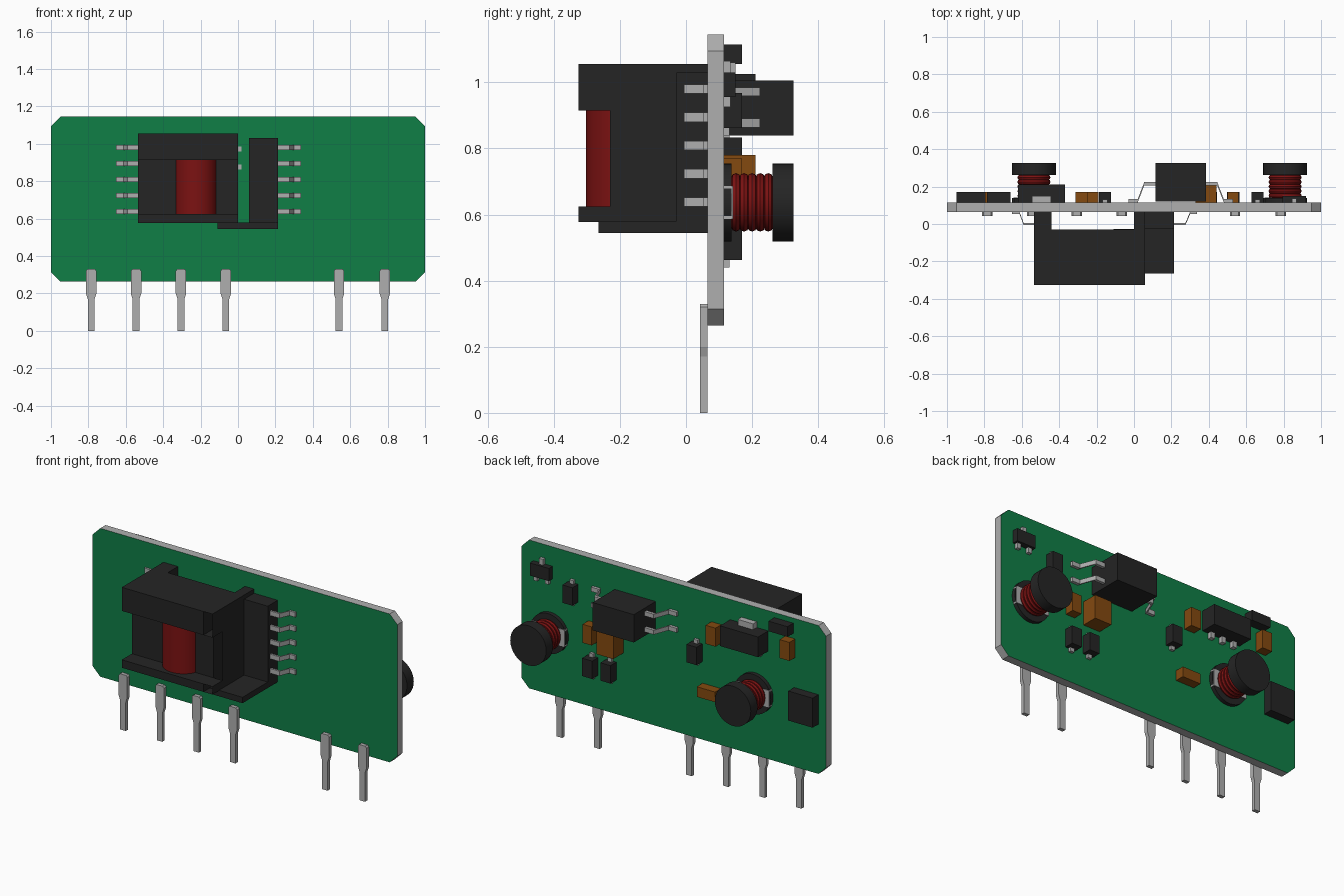
import bpy, bmesh, math
from mathutils import Matrix

cube = bpy.data.objects.get("Cube")
if cube:
    bpy.data.objects.remove(cube, do_unlink=True)


def material(name, rgb):
    m = bpy.data.materials.new(name)
    m.diffuse_color = (*rgb, 1)
    m.use_nodes = True
    bsdf = next(n for n in m.node_tree.nodes if n.type == 'BSDF_PRINCIPLED')
    bsdf.inputs["Base Color"].default_value = (*rgb, 1)
    return m


GREEN = material("board green", (0.005, 0.21, 0.062))
GREY = material("tin grey", (0.43, 0.43, 0.43))
BLACK = material("plastic black", (0.018, 0.018, 0.018))
RED = material("copper wire red", (0.2, 0.006, 0.006))
BROWN = material("capacitor brown", (0.23, 0.068, 0.005))


def finish(name, bm, *mats, smooth=False):
    me = bpy.data.meshes.new(name)
    bm.normal_update()
    bm.to_mesh(me)
    bm.free()
    for m in mats:
        me.materials.append(m)
    ob = bpy.data.objects.new(name, me)
    bpy.context.collection.objects.link(ob)
    if smooth:
        bpy.ops.object.select_all(action='DESELECT')
        ob.select_set(True)
        bpy.context.view_layer.objects.active = ob
        bpy.ops.object.shade_smooth_by_angle(angle=math.radians(35))
    return ob


def add_box(bm, x0, x1, y0, y1, z0, z1):
    mat = Matrix.Translation(((x0 + x1) / 2, (y0 + y1) / 2, (z0 + z1) / 2)) \
        @ Matrix.Diagonal((x1 - x0, y1 - y0, z1 - z0, 1))
    return bmesh.ops.create_cube(bm, size=1, matrix=mat)["verts"]


def boxes(name, mat, *dims):
    bm = bmesh.new()
    for d in dims:
        add_box(bm, *d)
    return finish(name, bm, mat)


def prism(bm, pts, vec):
    """Extrude a closed outline along vec."""
    f = bm.faces.new([bm.verts.new(p) for p in pts])
    r = bmesh.ops.extrude_face_region(bm, geom=[f])
    bmesh.ops.translate(bm, verts=[v for v in r["geom"] if isinstance(v, bmesh.types.BMVert)], vec=vec)
    bmesh.ops.recalc_face_normals(bm, faces=bm.faces[:])


def leads(name, path, zs, width, t):
    """Bent flat strips following an x-y path, one at each height."""
    bm = bmesh.new()
    for z in zs:
        lo = [(x, y - t / 2, z - width / 2) for x, y in path]
        hi = [(x, y + t / 2, z - width / 2) for x, y in reversed(path)]
        prism(bm, lo + hi, (0, 0, width))
    return finish(name, bm, GREY)


def cyl(name, mat, x, z, y0, y1, r, axis='Y', seg=32):
    bm = bmesh.new()
    rot = Matrix.Rotation(math.pi / 2, 4, 'X')
    bmesh.ops.create_cone(bm, cap_ends=True, segments=seg, radius1=r, radius2=r, depth=y1 - y0,
                          matrix=Matrix.Translation((x, (y0 + y1) / 2, z)) @ rot)
    return finish(name, bm, mat, smooth=True)


# Circuit board: green faces, grey rim
F, B = 0.065, 0.115
c, zb, zt = 0.05, 0.265, 1.145
bm = bmesh.new()
prism(bm, [(x, F, z) for x, z in ((-1 + c, zb), (1 - c, zb), (1, zb + c), (1, zt - c),
                                  (1 - c, zt), (-1 + c, zt), (-1, zt - c), (-1, zb + c))], (0, B - F, 0))
for f in bm.faces:
    f.material_index = 0 if abs(f.normal.y) > 0.9 else 1
finish("circuit_board", bm, GREEN, GREY)

# Connector pins with wide tabs
for i, x in enumerate((-0.785, -0.545, -0.305, -0.065, 0.54, 0.785)):
    bm = bmesh.new()
    half = [(0.018, 0), (0.018, 0.17), (0.028, 0.2), (0.028, 0.32), (0.02, 0.33)]
    prism(bm, [(x + a, 0.043, z) for a, z in half] + [(x - a, 0.043, z) for a, z in reversed(half)],
          (0, F - 0.043, 0))
    finish(f"connector_pin_{i + 1}", bm, GREY)

# Transformer: shell, open-fronted right arm, bobbin floor and winding
boxes("transformer_core", BLACK,
      (-0.535, 0, -0.325, -0.03, 0.915, 1.055),
      (-0.535, 0, -0.23, -0.03, 0.6, 0.93),
      (-0.535, 0, -0.325, -0.03, 0.578, 0.625),
      (-0.535, -0.44, -0.035, F, 0.578, 1.055))
bm = bmesh.new()
for y0, y1, z0, z1 in ((-0.325, -0.23, 0.915, 1.055), (-0.325, -0.23, 0.578, 0.625), (-0.23, F, 0.578, 1.055)):
    add_box(bm, 0, 0.06, y0, y1, z0, z1)
bm.normal_update()
bmesh.ops.delete(bm, geom=[f for f in bm.faces if abs(f.normal.y) > 0.9], context='FACES')
finish("transformer_right_arm", bm, BLACK)
boxes("transformer_bobbin", BLACK,
      (0.06, 0.215, -0.028, F, 0.545, 1.03),
      (-0.11, 0.215, -0.265, -0.028, 0.545, 0.58),
      (0, 0.215, -0.028, F, 0.545, 0.58))
bm = bmesh.new()
bmesh.ops.create_cone(bm, cap_ends=True, segments=32, radius1=0.115, radius2=0.115, depth=0.295,
                      matrix=Matrix.Translation((-0.225, -0.187, 0.77)))
finish("transformer_winding", bm, RED, smooth=True)
zs = [0.638 + 0.0855 * i for i in range(5)]
leads("transformer_leads_left", [(0.2, 0), (0.275, 0), (0.3, 0.059), (0.338, 0.059)], zs, 0.028, 0.012)
leads("transformer_leads_right", [(-0.52, 0), (-0.59, 0), (-0.612, 0.059), (-0.652, 0.059)], zs, 0.028, 0.012)

# Drum inductors on the back
for n, (x, z) in {"left": (0.808, 0.637), "right": (-0.535, 0.637)}.items():
    cyl(f"inductor_base_{n}", BLACK, x, z, B, 0.138, 0.118)
    cyl(f"inductor_cap_{n}", BLACK, x, z, 0.262, 0.325, 0.118)
    cyl(f"inductor_core_{n}", RED, x, z, 0.13, 0.27, 0.074)
    boxes(f"inductor_terminals_{n}", GREY, *[(x + s - 0.02, x + s + 0.02, B, 0.142, z - 0.05, z + 0.05)
                                             for s in (-0.09, 0.09)])
    for i in range(5):
        bpy.ops.mesh.primitive_torus_add(major_radius=0.074, minor_radius=0.0145, major_segments=32,
                                         minor_segments=8, location=(x, 0.151 + 0.0245 * i, z),
                                         rotation=(math.pi / 2, 0, 0))
        ob = bpy.context.object
        ob.name = f"inductor_coil_{n}_{i + 1}"
        ob.data.materials.append(RED)
        bpy.ops.object.shade_smooth_by_angle()

# Optocoupler with two leads on each side
boxes("optocoupler_body", BLACK, (0.115, 0.385, 0.12, 0.325, 0.84, 1.005))
oz = (0.877, 0.972)
leads("optocoupler_leads_right", [(0.12, 0.215), (0.055, 0.215), (0.02, 0.125), (-0.03, 0.125)], oz, 0.026, 0.018)
leads("optocoupler_leads_left", [(0.38, 0.215), (0.445, 0.215), (0.48, 0.125), (0.53, 0.125)], oz, 0.026, 0.018)
boxes("optocoupler_lead_ends", GREY, *[(0, 0.018, 0.06, F, z - 0.013, z + 0.013) for z in oz])

# Voltage regulator with tab and three legs
boxes("regulator_body", BLACK, (-0.62, -0.37, B, 0.21, 0.905, 1.025))
boxes("regulator_pins", GREY, (-0.545, -0.445, B, 0.15, 1.02, 1.06),
      *[(x - 0.013, x + 0.013, B, 0.14, 0.87, 0.91) for x in (-0.57, -0.495, -0.42)])

# Three-legged transistor
boxes("transistor_body", BLACK, (0.795, 0.92, B, 0.15, 0.955, 1.03))
boxes("transistor_pins", GREY, (0.845, 0.87, B, 0.135, 1.03, 1.065),
      *[(x - 0.012, x + 0.012, B, 0.135, 0.925, 0.96) for x in (0.82, 0.895)])

# Small diodes with end tabs
for i, (x, z) in enumerate(((0.66, 0.915), (-0.155, 0.78), (0.53, 0.515), (0.41, 0.52))):
    boxes(f"diode_body_{i + 1}", BLACK, (x - 0.033, x + 0.033, B, 0.17, z - 0.053, z + 0.053))
    boxes(f"diode_tabs_{i + 1}", GREY, (x - 0.013, x + 0.013, B, 0.132, z - 0.075, z + 0.075))

# Capacitors
for i, (x, z, w, h, top) in enumerate(((0.385, 0.71, 0.11, 0.14, 0.21), (0.53, 0.715, 0.06, 0.11, 0.17),
                                       (-0.28, 0.925, 0.065, 0.11, 0.17), (-0.25, 0.57, 0.12, 0.06, 0.17),
                                       (-0.765, 0.97, 0.065, 0.11, 0.17))):
    boxes(f"capacitor_{i + 1}", BROWN, (x - w / 2, x + w / 2, B, top, z - h / 2, z + h / 2))

# Resistor and power chip
boxes("resistor", BLACK, (-0.785, -0.66, B, 0.17, 1.055, 1.115))
boxes("power_chip", BLACK, (-0.95, -0.79, B, 0.17, 0.56, 0.735))
